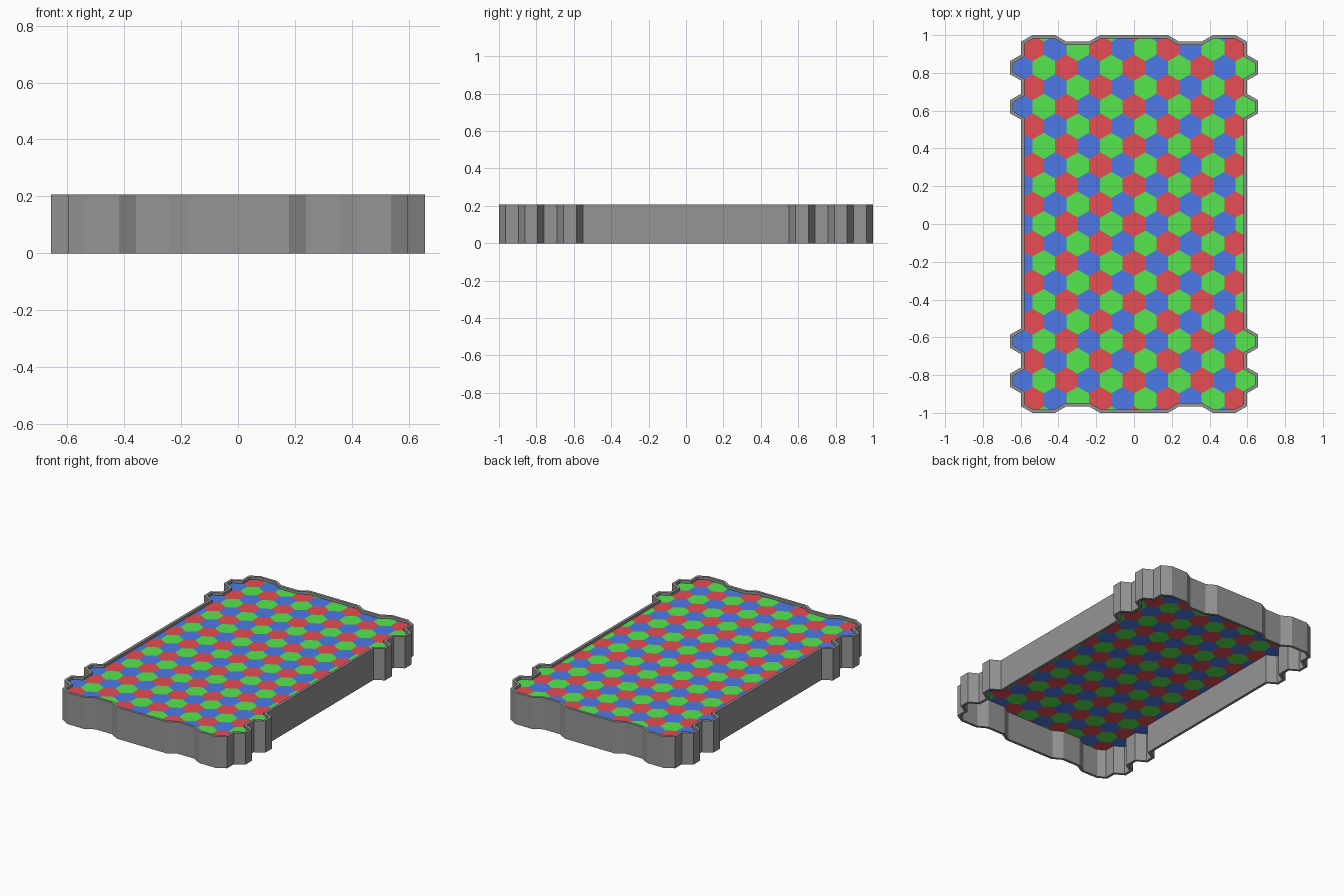
import bpy, bmesh, math
from mathutils import Vector as V
from mathutils.geometry import intersect_point_line

if "Cube" in bpy.data.objects:
    bpy.data.objects.remove(bpy.data.objects["Cube"])

R = 1 / 14.5              # hexagon radius
P = R * math.sqrt(3)      # hexagon pitch
T = R / 4                 # wall thickness
H = 3 * R                 # wall height
FLOOR_Z = H - T

# one quarter of the outline, in (pitch, radius) units, mirrored to a closed loop
q = [(5, 8), (5.5, 8.5), (5.5, 9.5), (5, 10), (5, 11), (5.5, 11.5), (5.5, 12.5),
     (5, 13), (5, 14), (4.5, 14.5), (3.5, 14.5), (3, 14), (2, 14), (1.5, 14.5)]
half = q + [(-x, y) for x, y in reversed(q)]
outline = [V((x * P, y * R)) for x, y in half + [(-x, -y) for x, y in half]]
N = len(outline)


def inward(a, b):
    d = (b - a).normalized()
    return V((-d.y, d.x))


def inset(i):
    a, b, c = outline[i - 1], outline[i], outline[(i + 1) % N]
    n1, n2 = inward(a, b), inward(b, c)
    return b + (n1 + n2) * (T / (1 + n1.dot(n2)))


def finish(bm, name, color):
    me = bpy.data.meshes.new(name)
    bm.to_mesh(me)
    bm.free()
    ob = bpy.data.objects.new(name, me)
    bpy.context.collection.objects.link(ob)
    mat = bpy.data.materials.new(name)
    mat.diffuse_color = (*color, 1)
    mat.use_nodes = True
    mat.node_tree.nodes["Principled BSDF"].inputs["Base Color"].default_value = mat.diffuse_color
    me.materials.append(mat)


# rim wall: outline ring extruded to full height
bm = bmesh.new()
inner = [inset(i) for i in range(N)]
rings = [[bm.verts.new((p.x, p.y, z)) for p in loop]
         for loop, z in ((outline, 0), (outline, H), (inner, H), (inner, 0))]
for k in range(4):
    a, b = rings[k], rings[(k + 1) % 4]
    for i in range(N):
        j = (i + 1) % N
        bm.faces.new((a[i], a[j], b[j], b[i]))
finish(bm, "rim_wall", (0.3, 0.3, 0.3))


def clip(poly, o, n):
    """Keep the part of a convex polygon on the n side of point o."""
    out = []
    for a, b in zip(poly, poly[1:] + poly[:1]):
        da, db = (a - o).dot(n), (b - o).dot(n)
        if da >= -1e-6:
            out.append(a)
        if min(da, db) < -1e-6 and max(da, db) > 1e-6:
            out.append(a.lerp(b, da / (da - db)))
    return [p for k, p in enumerate(out) if (p - out[k - 1]).length > 1e-4]


def tile(cx, row):
    """Hexagon cut to the inside of the rim wall."""
    c = V((cx * P, row * 1.5 * R))
    poly = [c + V((math.cos(t), math.sin(t))) * R
            for t in (math.radians(30 + 60 * k) for k in range(6))]
    xmax = 5.5 * P if abs(row) in (6, 8) else 5 * P
    ymax = 14 * R if 2 <= abs(cx) <= 3 else 14.5 * R
    for n, m in (((-1, 0), xmax), ((1, 0), xmax), ((0, -1), ymax), ((0, 1), ymax)):
        poly = clip(poly, V(n) * -m, V(n))
    cuts = []
    for a, b in zip(poly, poly[1:] + poly[:1]):
        mid = (a + b) / 2
        for i in range(N):
            s, e = outline[i - 1], outline[i]
            near, f = intersect_point_line(mid, s, e)
            if 0 <= f <= 1 and (V(near[:2]) - mid).length < 1e-4:
                n = inward(s, e)
                cuts.append((s + n * T, n))
    for o, n in cuts:
        poly = clip(poly, o, n)
    return poly


# floor: three colours of hexagon tiles
tiles = [bmesh.new() for _ in range(3)]
for row in range(-10, 11):
    odd = row % 2
    for i in range(-5, 6 - odd):
        pts = tile(i + odd / 2, row)
        if len(pts) < 3:
            continue
        b = tiles[(i + 2 * odd) % 3]
        b.faces.new([b.verts.new((p.x, p.y, FLOOR_Z)) for p in pts])
for b, name, col in zip(tiles, ("red_tiles", "blue_tiles", "green_tiles"),
                        ((0.8, 0.075, 0.09), (0.075, 0.19, 0.8), (0.09, 0.8, 0.075))):
    finish(b, name, col)
